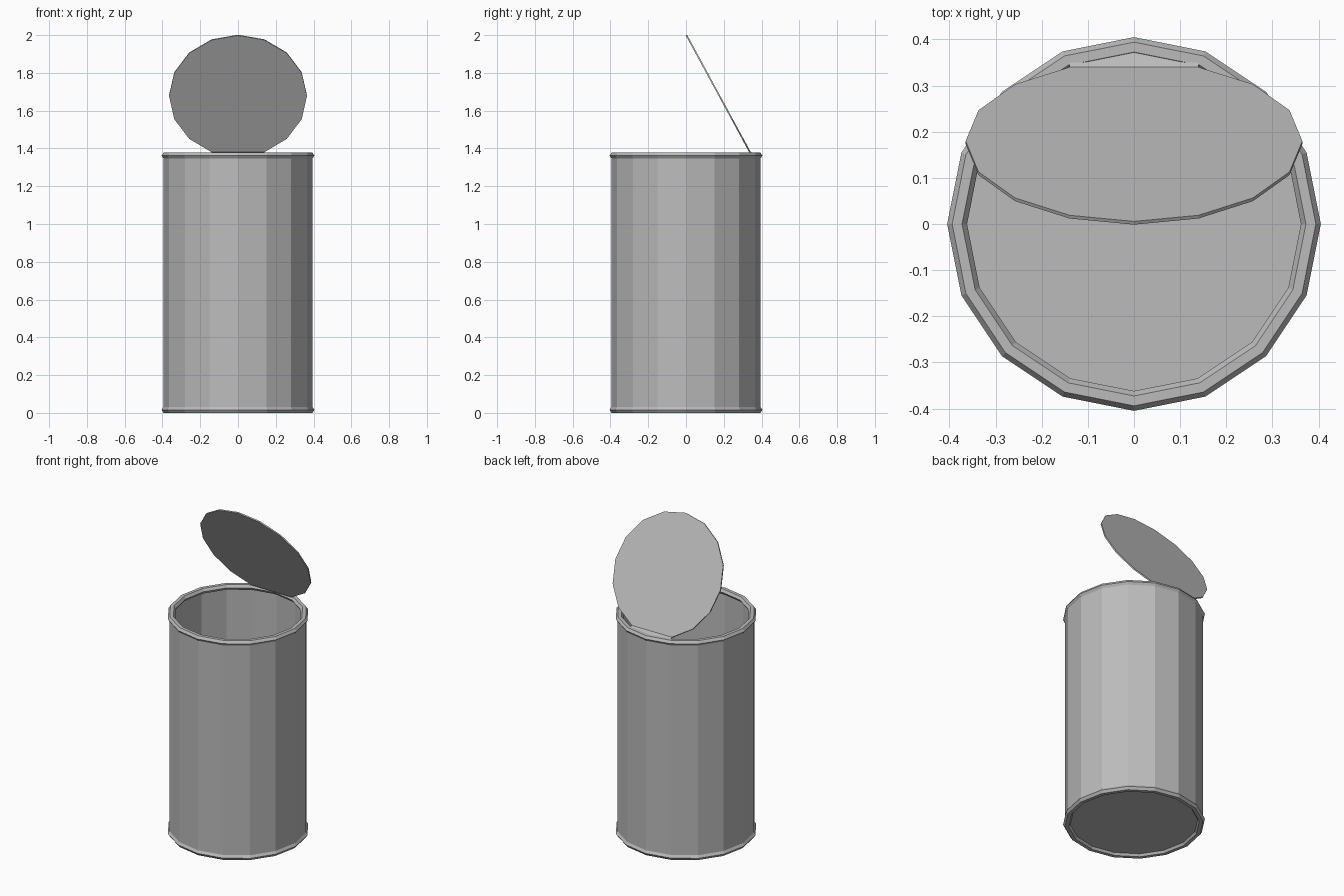
import bpy, bmesh
from math import sin, cos, pi, radians
from mathutils import Matrix, Vector

cube = bpy.data.objects.get("Cube")
if cube:
    bpy.data.objects.remove(cube)

SIDES = 16
HEIGHT = 1.378
RIM_HALF = 0.016

# Bare metal
metal = bpy.data.materials.new("grey_metal")
metal.use_nodes = True
grey = (0.5, 0.5, 0.5, 1)
metal.diffuse_color = grey
metal.node_tree.nodes["Principled BSDF"].inputs["Base Color"].default_value = grey


def finish(name, bm):
    bmesh.ops.recalc_face_normals(bm, faces=bm.faces)
    mesh = bpy.data.meshes.new(name)
    bm.to_mesh(mesh)
    bm.free()
    mesh.materials.append(metal)
    obj = bpy.data.objects.new(name, mesh)
    bpy.context.collection.objects.link(obj)
    return obj


def lathe(name, profile, closed=False):
    """Revolve (radius, z) points; an open profile is capped at both ends."""
    bm = bmesh.new()
    rings = [[bm.verts.new((r * cos(2 * pi * i / SIDES), r * sin(2 * pi * i / SIDES), z))
              for i in range(SIDES)] for r, z in profile]
    pairs = list(zip(rings, rings[1:]))
    if closed:
        pairs.append((rings[-1], rings[0]))
    else:
        bm.faces.new(rings[0])
        bm.faces.new(rings[-1])
    for a, b in pairs:
        for i in range(SIDES):
            j = (i + 1) % SIDES
            bm.faces.new((a[i], a[j], b[j], b[i]))
    return finish(name, bm)


# Hollow body with a floor set just above the bottom rim edge
lathe("can_body", [(0.395, 0.014), (0.395, HEIGHT - 0.012),
                   (0.384, HEIGHT - 0.012), (0.384, 0.022)])

# Hexagonal-section rims
for name, z in (("bottom_rim", RIM_HALF), ("top_rim", HEIGHT - RIM_HALF)):
    lathe(name, [(0.3835 + 0.0215 * cos(k * pi / 3),
                  z + RIM_HALF * sin(k * pi / 3) / sin(pi / 3)) for k in range(6)], True)

# Opened lid: a disc folded up along a short chord at the back
LID_R = 0.365
bm = bmesh.new()
hinge = Vector((0, LID_R * cos(pi / 8), 1.383))
fold = Matrix.Rotation(radians(-61.5), 3, 'X')
disc = []
for i in range(1, SIDES):
    a = pi / 2 + 2 * pi * i / SIDES
    p = Vector((LID_R * cos(a), LID_R * sin(a), hinge.z))
    disc.append(bm.verts.new(hinge + fold @ (p - hinge)))
bm.faces.new(disc)

# Uncut tab joining the lid to the rim
left, right = disc[-1], disc[0]
tab = [bm.verts.new((x, y, 1.373)) for x, y in
       ((right.co.x, 0.35), (0, 0.375), (left.co.x, 0.35))]
bm.faces.new([left, right] + tab)
lid = finish("lid", bm)
solid = lid.modifiers.new("thickness", 'SOLIDIFY')
solid.thickness = 0.008
solid.offset = 0
